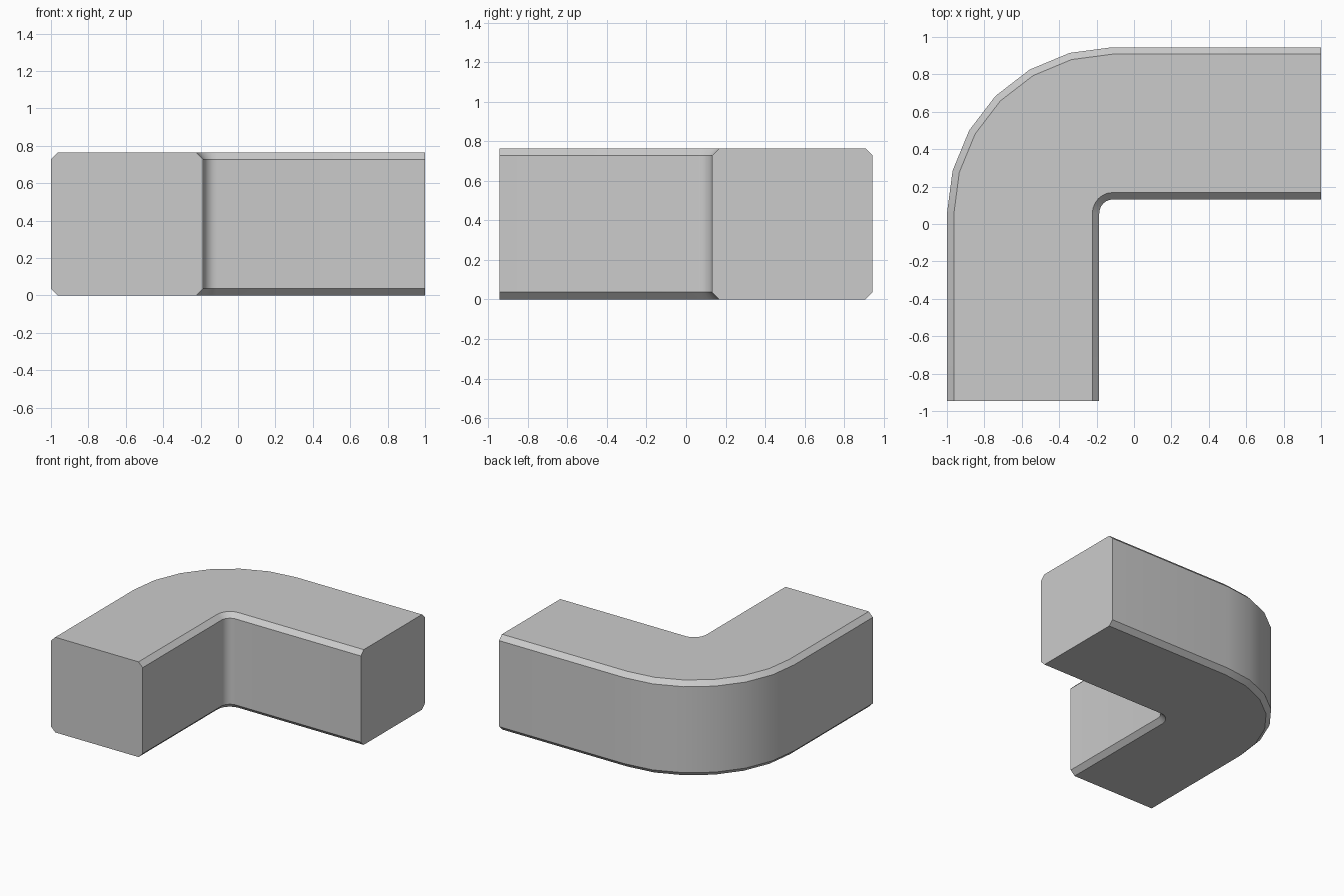
import bpy, bmesh
from math import sin, cos, radians

if "Cube" in bpy.data.objects:
    bpy.data.objects.remove(bpy.data.objects["Cube"])

# Cross-section as (radius from bend centre, height), chamfered rectangle
R_IN, R_OUT, H, C = 0.071, 0.885, 0.765, 0.037
profile = [(R_IN, C), (R_IN, H - C), (R_IN + C, H), (R_OUT - C, H),
           (R_OUT, H - C), (R_OUT, C), (R_OUT - C, 0), (R_IN + C, 0)]
CX, CY = -0.115, 0.055


def section(bm, angle, dx=0.0, dy=0.0):
    a = radians(angle)
    return [bm.verts.new((CX - r * cos(a) + dx, CY + (r + 0.005) * sin(a) + dy, z))
            for r, z in profile]


bm = bmesh.new()
# Straight leg end, six-step bend, straight leg end
rings = [section(bm, 0, dy=-0.945 - CY)]
rings += [section(bm, 15 * i) for i in range(7)]
rings.append(section(bm, 90, dx=1.0 - CX))

n = len(profile)
for a, b in zip(rings, rings[1:]):
    for i in range(n):
        j = (i + 1) % n
        bm.faces.new((a[i], a[j], b[j], b[i]))
# End caps
bm.faces.new(rings[0])
bm.faces.new(rings[-1])
bmesh.ops.recalc_face_normals(bm, faces=bm.faces)

mesh = bpy.data.meshes.new("corner_block")
bm.to_mesh(mesh)
bm.free()
obj = bpy.data.objects.new("corner_block", mesh)
bpy.context.collection.objects.link(obj)
bpy.context.view_layer.objects.active = obj
obj.select_set(True)
bpy.ops.object.shade_smooth_by_angle(angle=radians(30))
